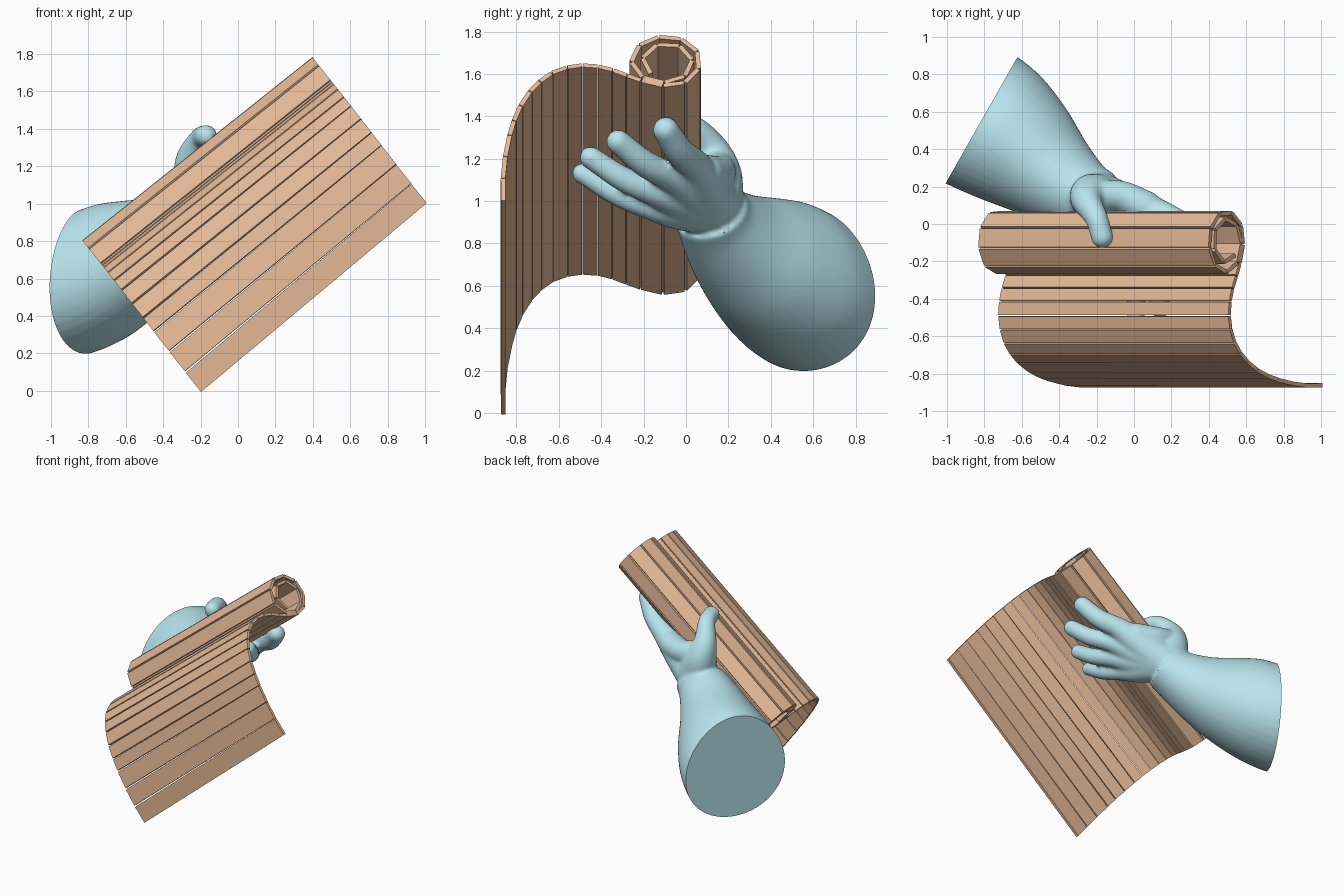
import bpy, bmesh
from math import sin, cos, pi
from mathutils import Vector, Matrix

if "Cube" in bpy.data.objects:
    bpy.data.objects.remove(bpy.data.objects["Cube"])

D = Vector((0.782, 0, 0.623))      # slat direction
U = Vector((0.623, 0, -0.782))     # downhill direction across the slats
Y = Vector((0, 1, 0))
ORIGIN = Vector((-0.83, 0, 0.80))  # left end of the roll top
LENGTH = 1.573


def material(name, rgb):
    m = bpy.data.materials.new(name)
    m.diffuse_color = (*rgb, 1)
    m.use_nodes = True
    m.node_tree.nodes["Principled BSDF"].inputs["Base Color"].default_value = m.diffuse_color
    return m


def add_object(name, bm, mat):
    bmesh.ops.recalc_face_normals(bm, faces=bm.faces)
    me = bpy.data.meshes.new(name)
    bm.to_mesh(me)
    bm.free()
    ob = bpy.data.objects.new(name, me)
    bpy.context.collection.objects.link(ob)
    me.materials.append(mat)
    return ob


def smooth_path(points, n):
    """Catmull-Rom samples through points of any dimension."""
    p = [Vector(q) for q in points]
    p = [2 * p[0] - p[1]] + p + [2 * p[-1] - p[-2]]
    out = []
    for a, b, c, d in zip(p, p[1:], p[2:], p[3:]):
        for i in range(n):
            t = i / n
            out.append(0.5 * (2 * b + (c - a) * t + (2 * a - 5 * b + 4 * c - d) * t * t
                              + (3 * b - a - 3 * c + d) * t ** 3))
    return out + [p[-2]]


# --- slatted mat: unrolled sheet leading into a spiral, as (y, u) path ---
path = [(-.862, 1.01), (-.86, .8), (-.82, .55), (-.765, .39), (-.69, .275),
        (-.6, .205), (-.48, .177), (-.37, .197), (-.27, .243), (-.17, .285)]
steps = 40
for i in range(steps + 1):
    a = 0.15 + (3.95 * pi - 0.15) * i / steps
    r = 0.152
    if a > 4.7:
        r -= 0.026 * min(1, (a - 4.7) / 1.5)
    if a > 6.2:
        r -= 0.028 * (a - 6.2) / 5.9
    path.append((-.096 + 1.07 * r * sin(a), .155 + r * cos(a)))
samples = smooth_path(path, 12)


def slat_width(p):
    if p.x > -0.27:
        return 0.104
    return 0.125 if p.y > 0.62 else 0.09 if p.y > 0.42 else 0.07


knots = [samples[0]]
for s in samples:
    if (s - knots[-1]).length >= slat_width(knots[-1]):
        knots.append(s)

bm = bmesh.new()
for a, b in zip(knots, knots[1:]):
    along = Y * (b.x - a.x) + U * (b.y - a.y)
    w = along.length
    along.normalize()
    # the lower slats swing slightly out of parallel
    swing = min(1, max(0, (a.y - 0.3) / 0.7))
    d = (D - U * 0.024 * swing) * LENGTH
    mid = (ORIGIN + Y * (a.x + b.x) / 2 + U * ((a.y + b.y) / 2 + 0.018 * swing)
           + d / 2 - D * 0.008 * swing)
    normal = D.cross(along)
    m = Matrix((d, along * (w - 0.006), normal * 0.022)).transposed().to_4x4()
    m.translation = mid
    bmesh.ops.create_cube(bm, size=1, matrix=m)
add_object("slatted_mat", bm, material("bamboo", (0.78, 0.49, 0.31)))

# --- arm: flaring forearm loft plus sphere chains for palm and fingers ---
bm = bmesh.new()
CAP_N = Vector((-0.87, 0.495, 0)).normalized()
CAP_C = Vector((-0.815, 0.555, 0.585))
END_N = Vector((-0.62, 0.35, -0.70)).normalized()
rings = smooth_path([(-.90, .604, .575, .39), (-.815, .555, .585, .388),
                     (-.68, .47, .64, .365), (-.53, .355, .72, .31),
                     (-.40, .24, .81, .245), (-.28, .155, .90, .193),
                     (-.21, .125, .95, .175)], 5)
loops = []
for i, s in enumerate(rings):
    n = CAP_N.lerp(END_N, max(0, i - 5) / (len(rings) - 6)).normalized()
    side = n.cross(Vector((0, 0, 1))).normalized()
    up = side.cross(n)
    c = Vector(s[:3])
    loop = []
    for k in range(40):
        t = k * pi / 20
        egg = 1 - 0.09 * sin(t)       # narrower towards the top
        loop.append(bm.verts.new(c + s[3] * (side * cos(t) * egg + up * sin(t))))
    loops.append(loop)
for a, b in zip(loops, loops[1:]):
    for k in range(40):
        bm.faces.new((a[k], a[k - 1], b[k - 1], b[k]))
bm.faces.new(loops[0])
bm.faces.new(loops[-1][::-1])


def chain(points, n=10):
    for s in smooth_path(points, n):
        bmesh.ops.create_icosphere(bm, subdivisions=3, radius=s[3],
                                   matrix=Matrix.Translation(s[:3]))


# fingers: knuckle and tip, with a slight outward bow at the middle joint
wrist = Vector((-.16, .125, .98))
fingers = [((.17, .035, 1.17), (.40, -.095, 1.335), .079),
           ((.14, -.065, 1.11), (.31, -.32, 1.28), .073),
           ((.07, -.13, 1.035), (.14, -.45, 1.205), .068),
           ((-.02, -.15, .965), (.01, -.49, 1.13), .062)]
for knuckle, tip, r in fingers:
    k, t = Vector(knuckle), Vector(tip)
    mid = k.lerp(t, .5) + U * 0.025
    chain([(*wrist, .14), (*k.lerp(wrist, .45), .11),
           (*k, r), (*mid, r * .88), (*t, r * .79)])
# thumb hooking over the top of the roll, and its web to the palm
chain([(-.18, .13, 1.0, .14), (-.23, .15, 1.12, .115), (-.25, .12, 1.24, .082),
       (-.20, .03, 1.345, .062), (-.17, -.07, 1.362, .06)])
chain([(-.22, .145, 1.16, .085), (-.08, .15, 1.13, .085), (.06, .09, 1.13, .09)])

arm = add_object("hand_and_forearm", bm, material("skin", (0.49, 0.79, 0.86)))
rm = arm.modifiers.new("fuse", 'REMESH')
rm.mode = 'VOXEL'
rm.voxel_size = 0.012
sm = arm.modifiers.new("soften", 'SMOOTH')
sm.factor = 0.5
sm.iterations = 9
fused = bpy.data.meshes.new_from_object(arm.evaluated_get(bpy.context.evaluated_depsgraph_get()))
arm.modifiers.clear()

# flat cut at the end of the forearm
bm = bmesh.new()
bm.from_mesh(fused)
bmesh.ops.bisect_plane(bm, geom=bm.verts[:] + bm.edges[:] + bm.faces[:],
                       plane_co=CAP_C, plane_no=CAP_N, clear_outer=True)
bmesh.ops.holes_fill(bm, edges=[e for e in bm.edges if e.is_boundary], sides=0)
bm.to_mesh(fused)
bm.free()
arm.data = fused
if not fused.materials:
    fused.materials.append(bpy.data.materials["skin"])
bpy.context.view_layer.objects.active = arm
arm.select_set(True)
bpy.ops.object.shade_smooth_by_angle(angle=0.7)
